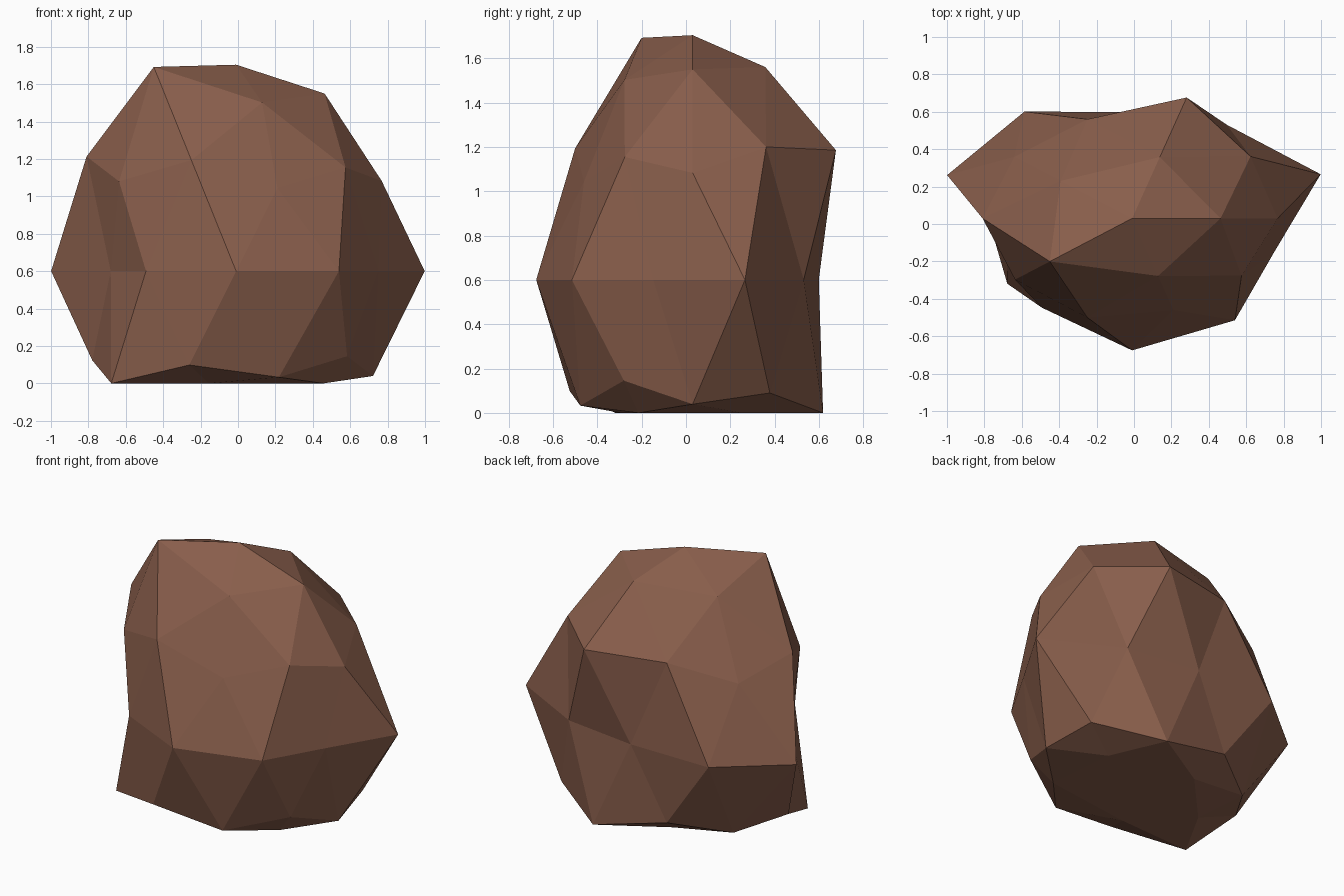
import bpy
import bmesh
import math
from mathutils import Vector

cube = bpy.data.objects.get("Cube")
if cube:
    bpy.data.objects.remove(cube, do_unlink=True)


def make_material(name, colour):
    mat = bpy.data.materials.new(name)
    mat.use_nodes = True
    mat.diffuse_color = colour
    mat.node_tree.nodes["Principled BSDF"].inputs["Base Color"].default_value = colour
    return mat


def ring_order(vert):
    """Sort from the bottom ring up, then anticlockwise from +x."""
    angle = 0
    if abs(vert.co.z) < 0.99:
        angle = round(math.degrees(math.atan2(vert.co.y, vert.co.x))) % 360
    return round(vert.co.z, 2), angle


# How far the stone bulges at each point, ring by ring from bottom to top
BULGE = [
    0.60,
    1.00, 0.95, 0.90, 0.90, 1.10,
    0.86, 1.01, 0.83, 0.97, 0.87,
    0.92, 0.86, 0.86, 0.905, 0.82,
    1.06, 0.86, 0.79, 0.98, 1.04, 0.705, 0.82, 0.98, 0.935, 0.80,
    0.87, 1.055, 0.87, 0.865, 0.80,
    0.92, 0.91, 0.94, 0.91, 0.85,
    0.90, 0.91, 0.90, 1.035, 0.855,
    0.89,
]
STRETCH = Vector((1.0, 0.72, 1.24))
CENTRE = Vector((-0.01, 0.03, 0.6))

# Faceted stone: a coarse ball, stretched, dented and flattened underneath
bm = bmesh.new()
bmesh.ops.create_icosphere(bm, subdivisions=2, radius=1.0)
for vert in bm.verts:
    vert.co.normalize()
for vert, bulge in zip(sorted(bm.verts, key=ring_order), BULGE):
    vert.co = CENTRE + vert.co * STRETCH * bulge
    vert.co.z = max(vert.co.z, 0.0)
bmesh.ops.recalc_face_normals(bm, faces=bm.faces)

mesh = bpy.data.meshes.new("rock")
bm.to_mesh(mesh)
bm.free()
mesh.materials.append(make_material("brown stone", (0.25, 0.112, 0.071, 1.0)))
rock = bpy.data.objects.new("rock", mesh)
bpy.context.collection.objects.link(rock)
